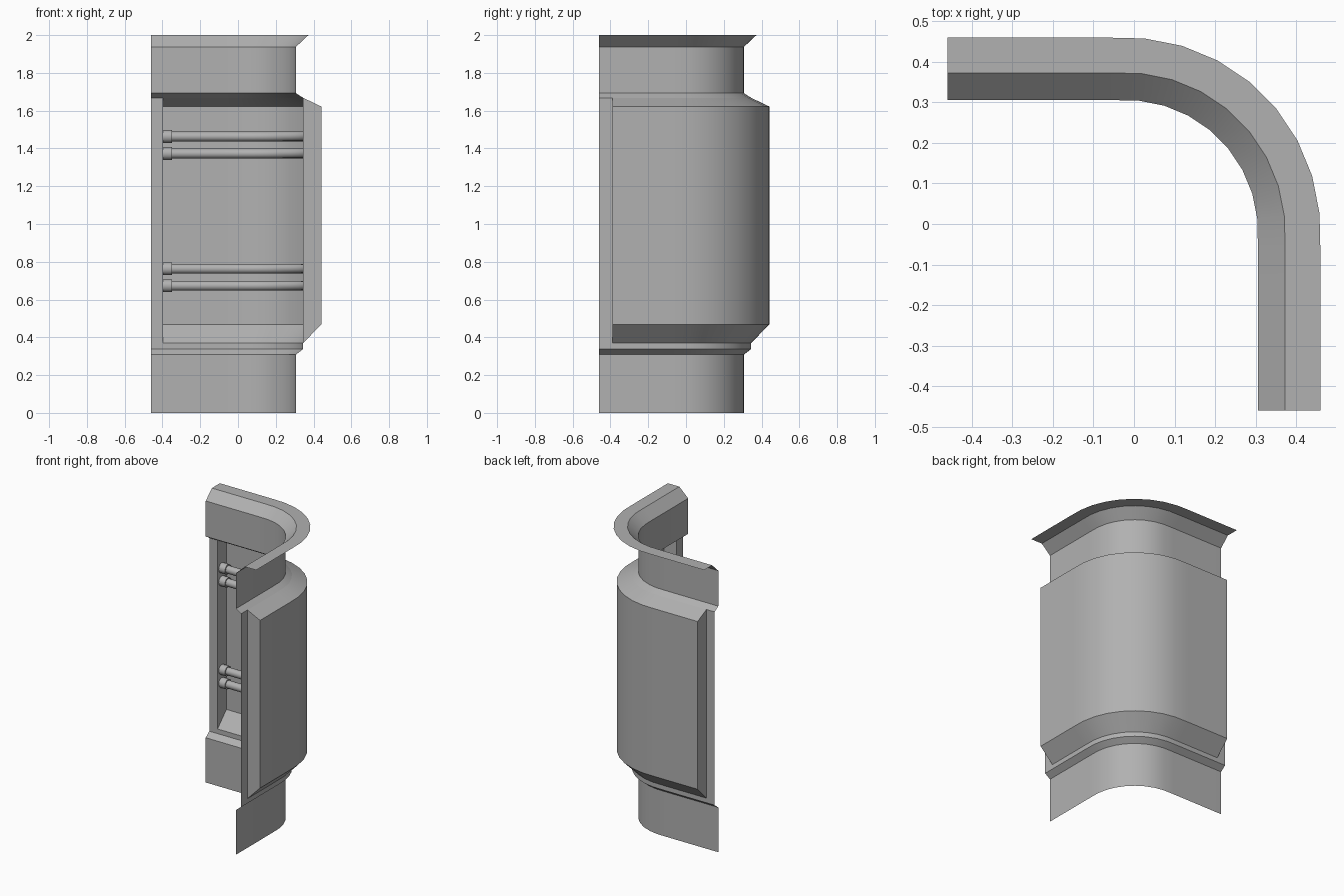
import bpy, bmesh
from math import sin, cos, pi, radians

if "Cube" in bpy.data.objects:
    bpy.data.objects.remove(bpy.data.objects["Cube"])

C = -0.02  # centre of the corner arc in x and y

grey = bpy.data.materials.new("dark_grey")
grey.diffuse_color = (0.44, 0.44, 0.44, 1)
grey.use_nodes = True
grey.node_tree.nodes["Principled BSDF"].inputs["Base Color"].default_value = grey.diffuse_color


def leg_a(x):  # station on the back straight
    return lambda d: (x, d)


def leg_b(y):  # station on the right straight
    return lambda d: (d, y)


def arc(deg):  # station on the rounded corner
    a = radians(deg)
    return lambda d: (C + (d - C) * cos(a), C + (d - C) * sin(a))


def corner_path(end_a, end_b):
    bend = [arc(84.375 - 11.25 * i) for i in range(8)]
    return [leg_a(-end_a), leg_a(-0.07)] + bend + [leg_b(-0.07), leg_b(-end_b)]


def sweep(name, parts):
    """Each part: (stations, profile of (offset, z), closed, capped)."""
    bm = bmesh.new()
    for stations, profile, closed, capped in parts:
        rings = [[bm.verts.new((*s(d), z)) for d, z in profile] for s in stations]
        n = len(profile)
        for r0, r1 in zip(rings, rings[1:]):
            for j in range(n if closed else n - 1):
                k = (j + 1) % n
                bm.faces.new((r0[j], r1[j], r1[k], r0[k]))
        if capped:
            bm.faces.new(rings[0])
            bm.faces.new(rings[-1][::-1])
    mesh = bpy.data.meshes.new(name)
    bm.to_mesh(mesh)
    bm.free()
    mesh.materials.append(grey)
    ob = bpy.data.objects.new(name, mesh)
    bpy.context.collection.objects.link(ob)
    bpy.ops.object.select_all(action='DESELECT')
    ob.select_set(True)
    bpy.context.view_layer.objects.active = ob
    bpy.ops.object.shade_smooth_by_angle(angle=radians(36))
    return ob


def circle(d, z, r, n=12):
    return [(d + r * cos(2 * pi * i / n), z - r * sin(2 * pi * i / n)) for i in range(n)]


END, BAY_A, BAY_B = 0.46, 0.397, 0.39
full, bay = corner_path(END, END), corner_path(BAY_A, BAY_B)

# Plain wall bands below and above the recess
sweep("lower_wall", [(full, [(0.306, 0), (0.306, 0.308), (0.345, 0.338), (0.345, 0.37)], False, False)])
sweep("upper_wall", [(full, [(0.345, 1.668), (0.306, 1.693), (0.306, 1.937),
                             (0.373, 2), (0.46, 2)], False, False)])

# Recessed bay with closed ends
sweep("recess_panel", [(bay, [(0.345, 0.37), (0.441, 0.468), (0.441, 1.622), (0.345, 1.668)], False, True)])

# Flat frame strips at both ends of the bay
strip = [(0.345, 0.37), (0.345, 1.668)]
sweep("end_frames", [([leg_a(-END), leg_a(-BAY_A)], strip, False, False),
                     ([leg_b(-BAY_B), leg_b(-END)], strip, False, False)])

# Pipes following the corner, with a collar at each end
for i, z in enumerate((0.673, 0.763, 1.373, 1.463), 1):
    sweep(f"pipe_{i}", [(bay, circle(0.391, z, 0.026), True, False)])
    ring = circle(0.391, z, 0.034)
    sweep(f"pipe_collars_{i}", [([leg_a(-BAY_A), leg_a(-0.35)], ring, True, True),
                                ([leg_b(-0.345), leg_b(-BAY_B)], ring, True, True)])
